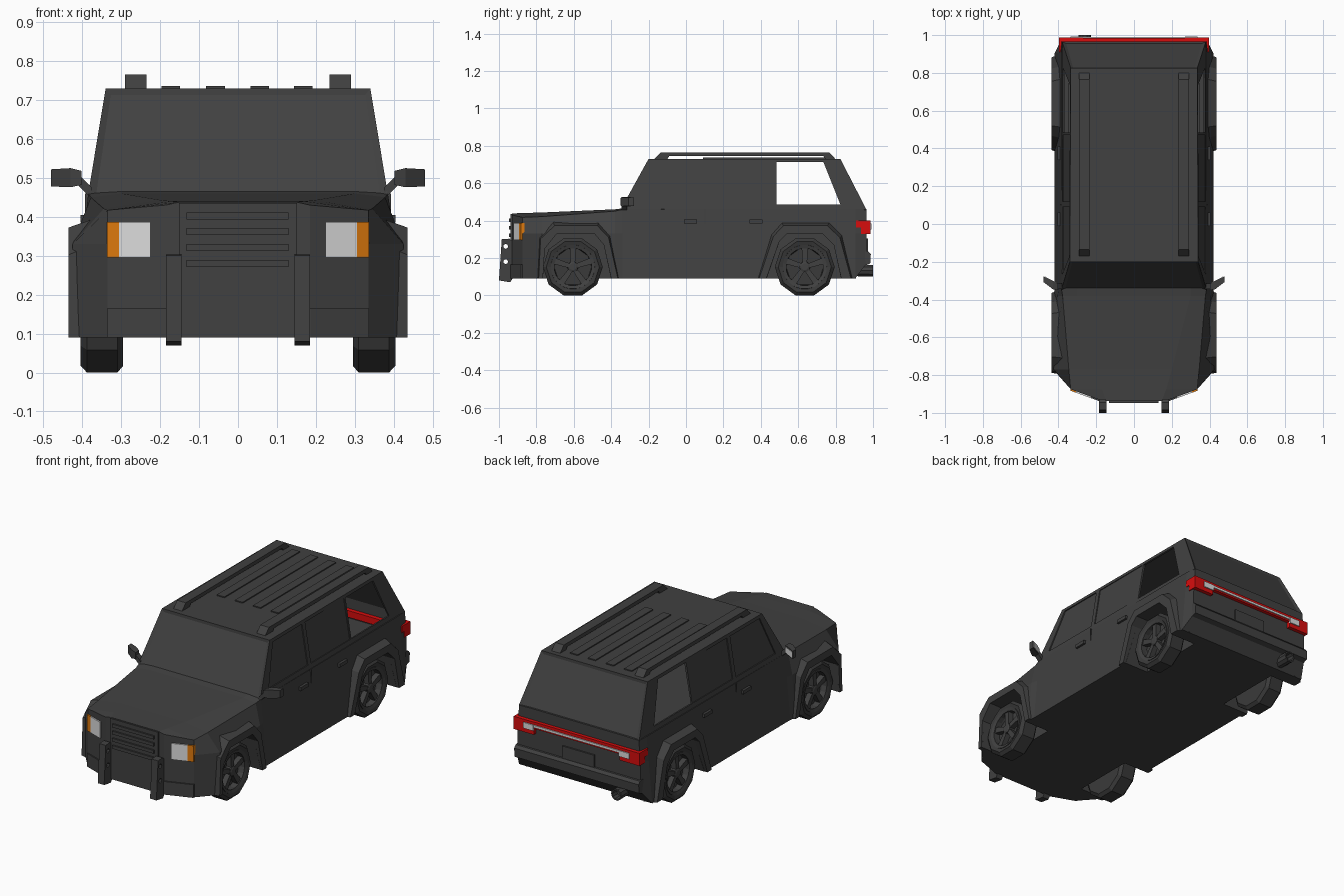
import bpy, bmesh, math
from mathutils import Matrix, Vector

if "Cube" in bpy.data.objects:
    bpy.data.objects.remove(bpy.data.objects["Cube"])


def mat(name, r, g, b):
    m = bpy.data.materials.new(name)
    m.diffuse_color = (r, g, b, 1)
    m.use_nodes = True
    m.node_tree.nodes["Principled BSDF"].inputs["Base Color"].default_value = m.diffuse_color
    return m


BODY = mat("charcoal", .052, .052, .052)
TYRE = mat("tyre_black", .042, .042, .042)
RED = mat("tail_red", .68, .004, .004)
ORANGE = mat("signal_orange", .72, .19, .004)
PALE = mat("lamp_white", .72, .72, .72)


def finish(name, bm, m):
    bmesh.ops.recalc_face_normals(bm, faces=bm.faces)
    me = bpy.data.meshes.new(name)
    bm.to_mesh(me)
    bm.free()
    ob = bpy.data.objects.new(name, me)
    bpy.context.collection.objects.link(ob)
    me.materials.append(m)
    return ob


def loft(name, rings, m, caps=True, closed=False):
    """Skin a list of equal-length closed rings of 3D points."""
    bm = bmesh.new()
    vs = [[bm.verts.new(p) for p in r] for r in rings]
    n = len(rings[0])
    pairs = list(zip(vs, vs[1:])) + ([(vs[-1], vs[0])] if closed else [])
    for a, b in pairs:
        for i in range(n):
            j = (i + 1) % n
            bm.faces.new((a[i], a[j], b[j], b[i]))
    if caps:
        bm.faces.new(vs[0])
        bm.faces.new(vs[-1])
    return finish(name, bm, m)


def prism(name, pts, a0, a1, m, axis='x', s=1):
    """Extrude a flat profile along x (points y,z) or z (points x,y)."""
    if axis == 'x':
        rings = [[(s * a, p, q) for p, q in pts] for a in (a0, a1)]
    else:
        rings = [[(s * p, q, a) for p, q in pts] for a in (a0, a1)]
    return loft(name, rings, m)


def box(name, x0, x1, y0, y1, z0, z1, m, s=1):
    return prism(name, [(y0, z0), (y1, z0), (y1, z1), (y0, z1)], x0, x1, m, s=s)


def apply(ob, mod):
    bpy.context.view_layer.objects.active = ob
    bpy.ops.object.modifier_apply(modifier=mod.name)


def cut(ob, cutter):
    mod = ob.modifiers.new("cut", 'BOOLEAN')
    mod.operation, mod.solver, mod.object = 'DIFFERENCE', 'EXACT', cutter
    apply(ob, mod)
    bpy.data.objects.remove(cutter)


# Lower body: y, bottom z, half widths (bottom, z .33, top), top edge z, crown x, crown z
sections = [
    (-.930, .09, .185, .185, .185, .430, .15, .438),
    (-.875, .09, .335, .335, .335, .417, .17, .440),
    (-.770, .09, .428, .425, .345, .421, .20, .443),
    (-.380, .09, .425, .405, .378, .450, .30, .460),
    (-.340, .09, .420, .398, .385, .460, .30, .465),
    (.905, .09, .420, .398, .385, .462, .30, .464),
    (.965, .17, .390, .388, .378, .460, .30, .462)]
rings = []
for y, zb, wb, wm, wt, zs, cx, zc in sections:
    half = [(wb, zb), (wm, .33), (wt, zs), (cx, zc)]
    rings.append([(x, y, z) for x, z in half] + [(-x, y, z) for x, z in half[::-1]])
body = loft("lower_body", rings, BODY)
cut(body, box("cabin_cavity", -.345, .345, -.28, .935, .345, .6, BODY))

# Wheel arches: opening and outer outline (y, z)
arches = {
    "front": ([(-.765, .085), (-.755, .25), (-.69, .33), (-.49, .33), (-.44, .27), (-.40, .085)],
              [(-.80, .085), (-.79, .33), (-.71, .395), (-.465, .395), (-.40, .33), (-.345, .085)]),
    "rear": ([(.43, .085), (.50, .29), (.54, .33), (.73, .33), (.79, .27), (.83, .085)],
             [(.37, .085), (.45, .33), (.51, .395), (.77, .395), (.84, .33), (.91, .085)])}
for end, (inner, outer) in arches.items():
    for s in (1, -1):
        cut(body, prism("arch_cutter", inner, .27, .5, BODY, s=s))
        rim = [(a[0] * .35 + b[0] * .65, a[1] * .35 + b[1] * .65) for a, b in zip(inner, outer)]
        strips = [(.37, outer), (.436, rim), (.436, inner), (.37, inner)]
        # one ring per arch station, so the flare is a bent bar
        loft(end + "_wheel_flare", [[(s * x, st[i][0], max(st[i][1], .09)) for x, st in strips]
                                    for i in range(6)], BODY)

# Cabin shell with recessed windscreen and rear glass
bm = bmesh.new()
lo = [bm.verts.new(p) for p in [(-.385, -.35, .458), (.385, -.35, .458), (.38, .965, .458), (-.38, .965, .458)]]
hi = [bm.verts.new(p) for p in [(-.34, -.2, .73), (.34, -.2, .73), (.335, .825, .73), (-.335, .825, .73)]]
walls = [bm.faces.new((lo[i], lo[(i + 1) % 4], hi[(i + 1) % 4], hi[i])) for i in range(4)]
bm.faces.new(hi)
bm.normal_update()
for f in (walls[0], walls[2]):
    bmesh.ops.inset_region(bm, faces=[f], thickness=.02, depth=-.007)
cabin = finish("cabin", bm, BODY)
mod = cabin.modifiers.new("wall", 'SOLIDIFY')
mod.thickness, mod.offset = .02, -1
apply(cabin, mod)

# Side windows: front two glazed, rear one open
windows = [[(-.265, .487), (-.175, .712), (.09, .712), (.09, .487)],
           [(.118, .487), (.118, .712), (.472, .712), (.472, .487)],
           [(.484, .487), (.484, .712), (.735, .712), (.825, .487)]]
for i, w in enumerate(windows):
    cut(cabin, prism("window_cutter", w, -.6, .6, BODY))
    if i < 2:
        for s in (1, -1):
            wall = lambda z, d: s * (.383 - (z - .46) / .27 * .045 - d)
            loft("side_glass", [[(wall(z, d), y, z) for y, z in w] for d in (.005, .014)], BODY)

for s in (1, -1):
    # Roof rails, door handles
    prism("roof_rail", [(-.17, .728), (-.135, .765), (.765, .765), (.80, .728), (.745, .728),
                        (.735, .744), (-.09, .744), (-.10, .728)], .235, .29, BODY, s=s)
    for y in (-.01, .34):
        box("door_handle", .38, .405, y, y + .07, .385, .405, BODY, s)
    box("door_seam", .38, .393, .1, .104, .30, .46, BODY, s)
    # Mirrors
    loft("mirror_arm", [[(s * x, y, z) for y, z in ((-.345, z0), (-.315, z0), (-.315, z0 + .03), (-.345, z0 + .03))]
                        for x, z0 in ((.375, .445), (.415, .485))], BODY)
    loft("mirror_housing", [[(s * x, y + a, z) for a, z in ((-d, z0), (.018, z0), (.018, z1), (-d, z1))]
                            for x, y, d, z0, z1 in ((.402, -.335, .015, .482, .518), (.43, -.32, .025, .476, .525),
                                                    (.48, -.295, .012, .478, .522))], BODY)
    loft("mirror_glass", [[(s * x, y + a, z) for a, z in ((.015, .484), (.021, .484), (.021, .517), (.015, .517))]
                          for x, y in ((.41, -.331), (.474, -.298))], PALE)
    # Headlights on the swept front corners
    fy = lambda x: -.93 + (x - .185) * .367
    for nm, x0, x1, m in (("headlight", .225, .306, PALE), ("turn_signal", .306, .336, ORANGE)):
        prism(nm, [(x0, fy(x0) - .008), (x1, fy(x1) - .008), (x1, fy(x1) + .01), (x0, fy(x0) + .01)],
              .295, .387, m, 'z', s)
    # Bull bar posts with two holes
    post = prism("bull_bar_post", [(-1, .08), (-.94, .07), (-.92, .1), (-.92, .285), (-.945, .303), (-.985, .3)],
                 .145, .185, BODY, s=s)
    for z in (.262, .18):
        hole = [(-.964 + .013 * math.cos(k * math.pi / 4), z + .013 * math.sin(k * math.pi / 4)) for k in range(8)]
        cut(post, prism("hole_cutter", hole, .1, .25, BODY, s=s))
    # Tail lamp ends
    box("tail_lamp", .27, .397, .935, .987, .328, .40, RED, s)
    box("tail_lamp_lens", .27, .335, .98, .993, .352, .385, PALE, s)

# Front bumper and grille
front = [(.336, -.85), (.336, -.882), (.186, -.937), (-.186, -.937), (-.336, -.882), (-.336, -.85)]
prism("front_bumper", front, .09, .165, BODY, 'z')
box("grille_panel", -.152, .152, -.938, -.92, .165, .436, BODY)
for z in (.402, .362, .321, .28):
    box("grille_slat", -.132, .13, -.947, -.93, z - .009, z + .009, BODY)

# Roof ribs
for x in (-.173, -.058, .056, .168):
    box("roof_rib", x - .024, x + .024, .09, .77, .725, .736, BODY)

# Rear: light bar, number plate, bumper, exhaust
box("light_bar", -.397, .397, .91, .985, .362, .40, RED)
box("light_bar_strip", -.3, .3, .98, .991, .371, .384, PALE)
box("plate_panel", -.10, .10, .95, .974, .235, .305, BODY)
prism("rear_bumper", [(.93, .24), (.975, .235), (.988, .22), (.985, .17), (.93, .15)], -.393, .393, BODY)
tip = [[(-.26 + r * math.cos(k * math.pi / 5), y, .132 + r * math.sin(k * math.pi / 5)) for k in range(10)]
       for y, r in ((.85, .03), (1, .033), (1, .025), (.96, .025))]
loft("exhaust_tip", tip, BODY)


# Wheels: ten-sided tyre, dished rim, five spokes
def disc(name, prof, cy, s, m, n):
    cz, off = .152, math.pi / n
    return loft(name, [[(s * x, cy + r * math.sin(off + k * 2 * math.pi / n), cz + r * math.cos(off + k * 2 * math.pi / n))
                        for k in range(n)] for r, x in prof], m)


for cy in (-.605, .635):
    for s in (1, -1):
        disc("tyre", [(.10, .36), (.118, .398), (.142, .404), (.16, .388), (.16, .31), (.142, .295), (.08, .295)],
             cy, s, TYRE, 10)
        disc("rim_ring", [(.10, .355), (.10, .396), (.118, .402), (.122, .36)], cy, s, BODY, 20)
        disc("hub", [(.03, .355), (.028, .392), (.018, .396)], cy, s, BODY, 10)
        for k in range(5):
            a = k * 2 * math.pi / 5
            u = Vector((0, math.sin(a), math.cos(a)))
            v = Vector((0, math.cos(a), -math.sin(a)))
            c = Vector((0, cy, .152))
            loft("spoke", [[c + u * r + v * t + Vector((s * x, 0, 0)) for t, x in
                            ((-w, .355), (w, .355), (w, .39), (-w, .39))] for r, w in ((.015, .012), (.106, .017))], BODY)
